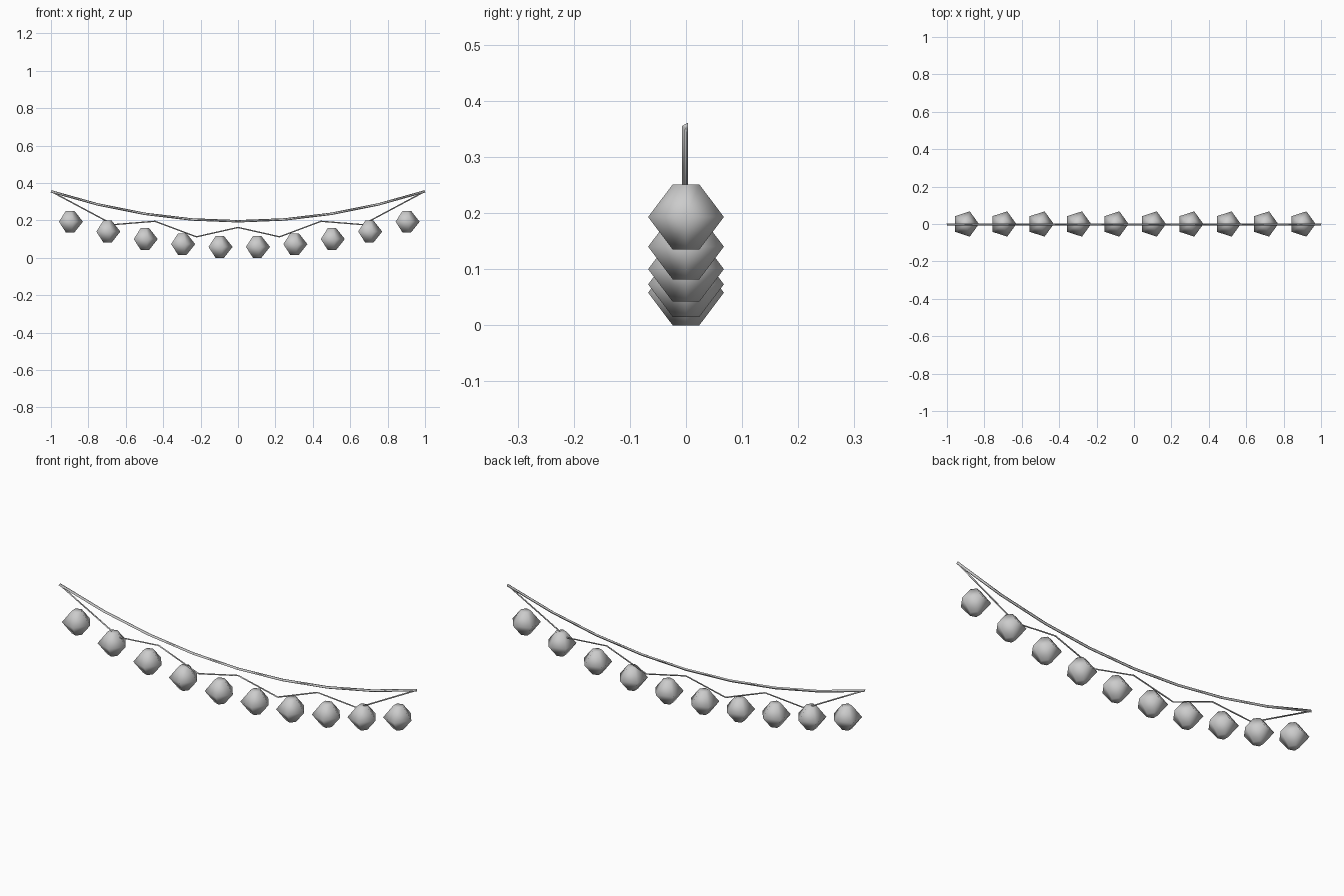
import bpy, bmesh, math
from mathutils import Vector

if "Cube" in bpy.data.objects:
    bpy.data.objects.remove(bpy.data.objects["Cube"])


def finish(name, bm, smooth):
    bmesh.ops.recalc_face_normals(bm, faces=bm.faces)
    me = bpy.data.meshes.new(name)
    bm.to_mesh(me)
    bm.free()
    for p in me.polygons:
        p.use_smooth = smooth
    ob = bpy.data.objects.new(name, me)
    bpy.context.collection.objects.link(ob)
    return ob


def bridge_rings(bm, rings):
    n = len(rings[0])
    for a, b in zip(rings, rings[1:]):
        for i in range(n):
            j = (i + 1) % n
            bm.faces.new((a[i], a[j], b[j], b[i]))
    bm.faces.new(rings[0])
    bm.faces.new(rings[-1])


# three-sided wire along an x-z path
def wire(name, path, r):
    bm = bmesh.new()
    pts = [Vector((x, 0, z)) for x, z in path]
    rings = []
    for i, p in enumerate(pts):
        t = (pts[min(i + 1, len(pts) - 1)] - pts[max(i - 1, 0)]).normalized()
        up = Vector((-t.z, 0, t.x))
        rings.append([bm.verts.new(p + Vector((0, -r * math.cos(a), 0)) + up * r * math.sin(a))
                      for a in (k * math.tau / 3 for k in range(3))])
    bridge_rings(bm, rings)
    return finish(name, bm, True)


# five-sided bulb with small flat ends
def bulb(name, x, z):
    bm = bmesh.new()
    rings = []
    for r, h in ((0.025, -0.058), (0.071, 0.0), (0.025, 0.058)):
        rings.append([bm.verts.new((x + r * math.cos(a), r * math.sin(a), z + h))
                      for a in (k * math.tau / 5 for k in range(5))])
    bridge_rings(bm, rings)
    return finish(name, bm, True)


# main sagging cable
wire("main_cable", [(i / 4, 0.195 + 0.16 * (i / 4) ** 2) for i in range(-4, 5)], 0.0075)

# thin zigzag cable below it
half = [(0.222, 0.112), (0.444, 0.195), (0.667, 0.177), (1.0, 0.355)]
wire("thin_cable", [(-x, z) for x, z in reversed(half)] + [(0, 0.162)] + half, 0.004)

# hanging bulbs, mirrored left and right
for i, z in enumerate((0.058, 0.073, 0.1, 0.14, 0.193)):
    for side, s in (("left", -1), ("right", 1)):
        bulb(f"bulb_{side}_{i + 1}", s * (0.1 + 0.2 * i), z)
